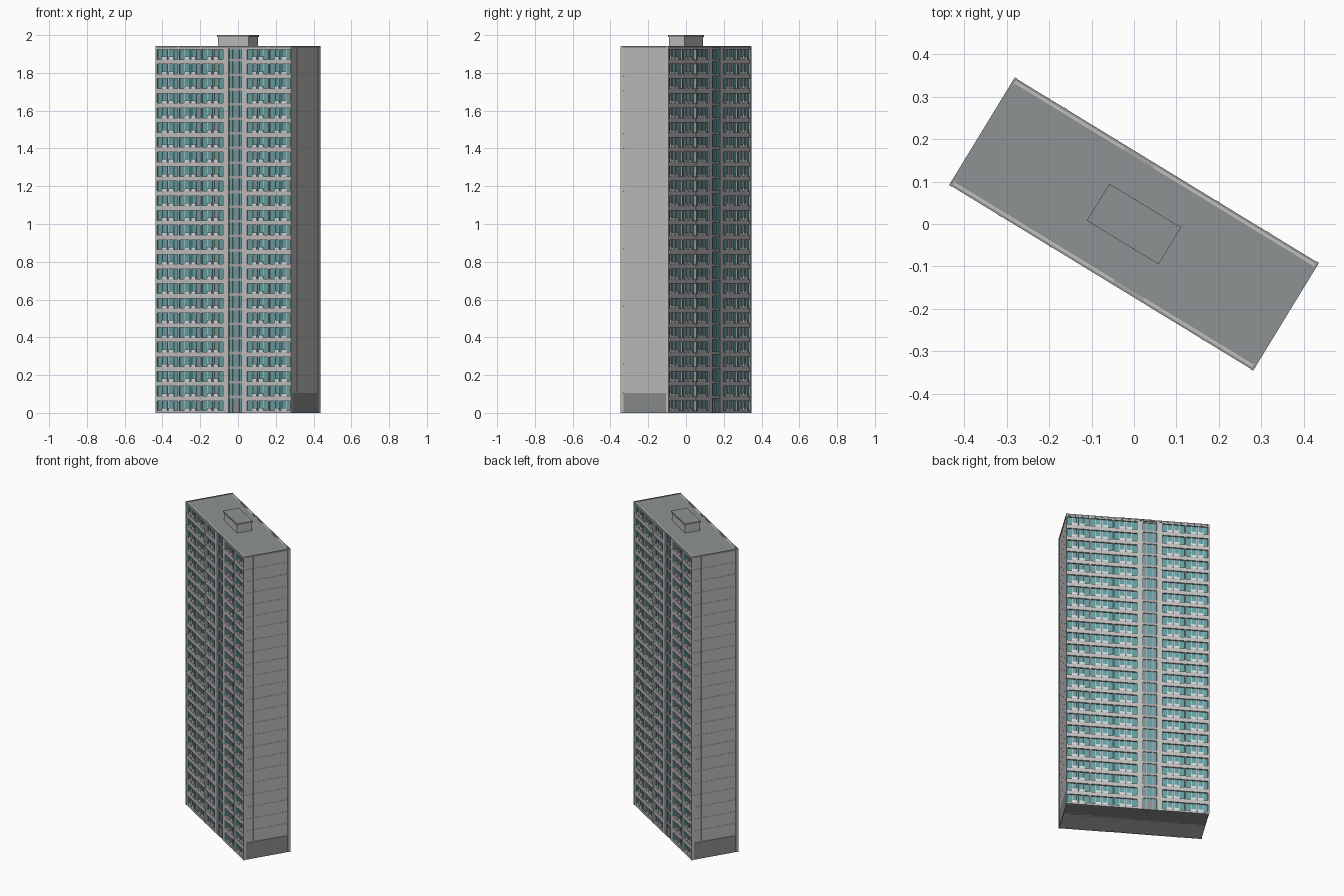
import bpy, bmesh, math
from mathutils import Matrix, Vector

if "Cube" in bpy.data.objects:
    bpy.data.objects.remove(bpy.data.objects["Cube"])

TURN = Matrix.Rotation(math.radians(-31.4), 4, 'Z')
HX, HY = 0.42, 0.149          # half length and half depth
FLOORS, PITCH, ROOF = 25, 0.0775, 1.94
BAY = 0.14
GLASS_Y = -HY + 0.011         # recessed glass plane


def material(name, rgb):
    m = bpy.data.materials.new(name)
    m.diffuse_color = (*rgb, 1)
    m.use_nodes = True
    m.node_tree.nodes["Principled BSDF"].inputs["Base Color"].default_value = m.diffuse_color
    return m


CONCRETE = material("facade concrete", (0.54, 0.52, 0.52))
END_GREY = material("end wall grey", (0.50, 0.51, 0.50))
BASE_GREY = material("base grey", (0.26, 0.27, 0.27))
ROOF_GREY = material("roof grey", (0.27, 0.29, 0.29))
GLASS = material("teal glass", (0.13, 0.34, 0.36))
FRAME = material("white frame", (0.68, 0.70, 0.70))
CORE = material("core pink grey", (0.42, 0.38, 0.38))


def build(name, mat, boxes, both=True):
    """One object from boxes (x0, x1, y0, y1, z0, z1), repeated half a turn round."""
    bm = bmesh.new()
    for s in ((1, -1) if both else (1,)):
        for x0, x1, y0, y1, z0, z1 in boxes:
            mid = Vector((s * (x0 + x1) / 2, s * (y0 + y1) / 2, (z0 + z1) / 2))
            size = (x1 - x0, y1 - y0, z1 - z0, 1)
            bmesh.ops.create_cube(bm, size=1, matrix=TURN @ Matrix.Translation(mid)
                                  @ Matrix.Diagonal(size))
    mesh = bpy.data.meshes.new(name)
    bm.to_mesh(mesh)
    bm.free()
    mesh.materials.append(mat)
    ob = bpy.data.objects.new(name, mesh)
    bpy.context.collection.objects.link(ob)
    return ob


# Solid body and roof
build("body", END_GREY, [(-HX + 0.006, HX - 0.006, GLASS_Y + 0.004, -GLASS_Y - 0.004, 0, ROOF - 0.006)], False)
build("roof", ROOF_GREY, [(-HX + 0.004, HX - 0.004, -HY + 0.004, HY - 0.004, ROOF - 0.006, ROOF - 0.001)], False)

# Glass sheets behind the facade frame
build("window_glass", GLASS, [(-HX + 0.006, HX - 0.006, GLASS_Y, GLASS_Y + 0.004, 0, ROOF - 0.006)])

# Horizontal spandrels either side of the stair core
left, right = (-HX, 0.0), (BAY, HX)
levels = [(0, 0.012)]
for k in range(FLOORS):
    top = ROOF if k == FLOORS - 1 else (k + 1) * PITCH + 0.012
    levels.append((k * PITCH + 0.064, top))
build("spandrels", CONCRETE, [(a, b, -HY + 0.002, GLASS_Y + 0.002, z0, z1)
                              for a, b in (left, right) for z0, z1 in levels])

# Vertical piers between bays and corner fins
piers = [(u - 0.0035, u + 0.0035, -HY, GLASS_Y + 0.002, 0, ROOF)
         for u in (-2 * BAY, -BAY, 2 * BAY)]
piers += [(-HX, -HX + 0.008, -HY, GLASS_Y + 0.006, 0, ROOF),
          (HX - 0.008, HX, -HY, GLASS_Y + 0.006, 0, ROOF)]
build("piers", CONCRETE, piers)

# Mullions, sills and low panels in every window bay
mullions, panels = [], []
for b in (-3, -2, -1, 1, 2):
    u = b * BAY
    for k in range(FLOORS):
        z = k * PITCH + 0.012
        for f in (0.035, 0.064, 0.076, 0.105):
            mullions.append((u + f - 0.0015, u + f + 0.0015, GLASS_Y - 0.004,
                             GLASS_Y + 0.001, z, z + 0.052))
        for f0, f1 in ((0.035, 0.064), (0.076, 0.105)):
            panels.append((u + f0, u + f1, GLASS_Y - 0.007, GLASS_Y + 0.001, z, z + 0.014))
build("mullions", FRAME, mullions)
build("low_panels", FRAME, panels)

# Stair core: wide piers, floor bands and mullions
build("core_piers", CONCRETE, [(-0.004, 0.03, -HY + 0.003, GLASS_Y + 0.002, 0, ROOF),
                               (0.112, BAY + 0.004, -HY + 0.003, GLASS_Y + 0.002, 0, ROOF)])
bands = [(0.03, 0.112, GLASS_Y - 0.005, GLASS_Y + 0.001,
          k * PITCH, k * PITCH + 0.014) for k in range(1, FLOORS)]
bands.append((0.03, 0.112, GLASS_Y - 0.005, GLASS_Y + 0.001, ROOF - 0.016, ROOF))
build("core_bands", CORE, bands)
build("core_mullions", CORE, [(u - 0.002, u + 0.002, GLASS_Y - 0.004, GLASS_Y + 0.001, 0, ROOF)
                              for u in (0.052, 0.09)])
build("entrance_panel", BASE_GREY, [(0.054, 0.088, GLASS_Y - 0.003, GLASS_Y + 0.001, 0, 0.06)])

# Blank end walls: jointed panels above a dark base
W = 2 * HY - 0.012
tiles = []
rows = 24
step = (ROOF - 0.006 - 0.108) / rows
for f0, f1 in ((0, 0.2), (0.2, 0.78), (0.78, 1)):
    for r in range(rows):
        z = 0.108 + r * step
        tiles.append((HX - 0.007, HX - 0.003, -W / 2 + f0 * W + 0.0004,
                      -W / 2 + f1 * W - 0.0004, z + 0.0004, z + step - 0.0004))
build("end_panels", END_GREY, tiles)
build("end_base", BASE_GREY, [(HX - 0.007, HX - 0.002, -W / 2, W / 2, 0, 0.106)])

# Thin parapet round the roof edge
build("parapet", ROOF_GREY, [(-HX, HX, -HY + 0.001, -HY + 0.006, ROOF - 0.008, ROOF + 0.002),
                             (HX - 0.006, HX, -HY + 0.006, HY - 0.006, ROOF - 0.008, ROOF + 0.002)])

# Rooftop plant room with its slab
build("plant_room", END_GREY, [(-0.094, 0.094, -0.047, 0.047, ROOF - 0.004, 1.99)], False)
build("plant_room_slab", ROOF_GREY, [(-0.099, 0.099, -0.051, 0.051, 1.99, 2.0)], False)

# Underside plate
build("underside", BASE_GREY, [(-HX + 0.002, HX - 0.002, -HY + 0.004, HY - 0.004, 0, 0.003)], False)
